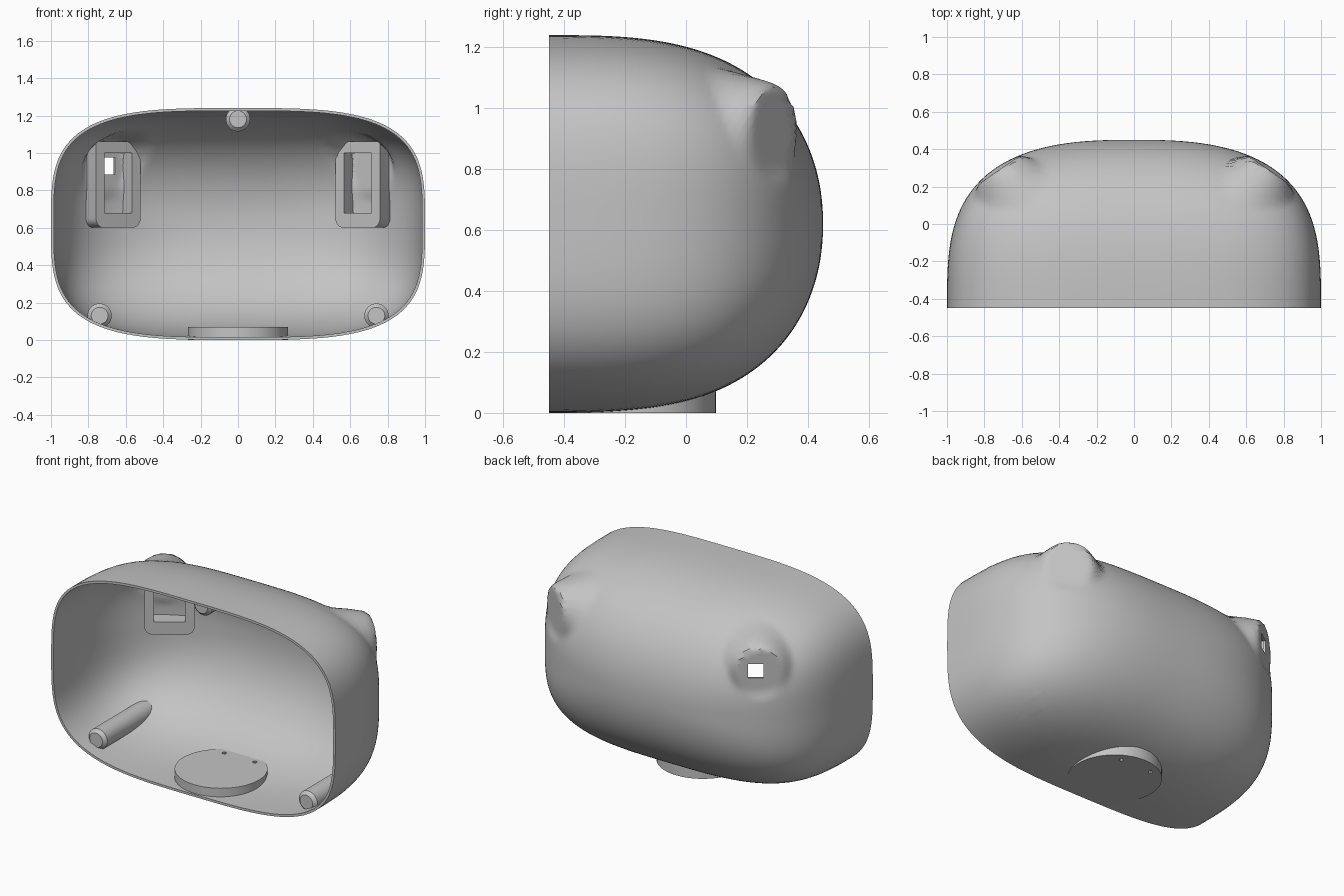
import bpy, bmesh, math
from mathutils import Vector, Matrix

old = bpy.data.objects.get("Cube")
if old:
    bpy.data.objects.remove(old, do_unlink=True)

grey = bpy.data.materials.new("light_grey")
grey.use_nodes = True
grey.diffuse_color = (0.55, 0.55, 0.55, 1)
grey.node_tree.nodes["Principled BSDF"].inputs["Base Color"].default_value = (0.55, 0.55, 0.55, 1)

TILT = 0.607                      # how far the side mounts turn outward
MID_Z, FRONT, DEPTH = 0.62, -0.45, 0.9
EAR = Vector((0.72, 0.29, 0.94))  # centre of the flat side disc


def make(name, bm):
    mesh = bpy.data.meshes.new(name)
    bmesh.ops.recalc_face_normals(bm, faces=bm.faces)
    bm.to_mesh(mesh)
    bm.free()
    ob = bpy.data.objects.new(name, mesh)
    bpy.context.collection.objects.link(ob)
    mesh.materials.append(grey)
    return ob


def activate(ob):
    bpy.ops.object.select_all(action='DESELECT')
    ob.select_set(True)
    bpy.context.view_layer.objects.active = ob


def boolean(ob, other, mode='DIFFERENCE', keep=False):
    activate(ob)
    mod = ob.modifiers.new("bool", 'BOOLEAN')
    mod.operation, mod.solver, mod.object = mode, 'EXACT', other
    bpy.ops.object.modifier_apply(modifier=mod.name)
    if not keep:
        bpy.data.objects.remove(other, do_unlink=True)


def smooth(ob, angle=30):
    activate(ob)
    bpy.ops.object.shade_smooth_by_angle(angle=math.radians(angle))


def cylinder(name, start, axis, length, r, sides=40, chamfer=0):
    bm = bmesh.new()
    bmesh.ops.create_cone(bm, cap_ends=True, segments=sides, radius1=r, radius2=r, depth=length)
    if chamfer:
        edges = [e for e in bm.edges if all(v.co.z < 0 for v in e.verts)]
        bmesh.ops.bevel(bm, geom=edges, offset=chamfer, segments=1, affect='EDGES')
    axis = Vector(axis)
    turn = axis.to_track_quat('Z', 'Y').to_matrix().to_4x4()
    bm.transform(Matrix.Translation(Vector(start) + axis.normalized() * length / 2) @ turn)
    return make(name, bm)


def block(name, centre, size, angle, rounded=0):
    bm = bmesh.new()
    bmesh.ops.create_cube(bm, size=1)
    bm.transform(Matrix.Diagonal((*size, 1)))
    if rounded:
        low = [e for e in bm.edges if all(v.co.z < 0 for v in e.verts)
               and abs(e.verts[0].co.y - e.verts[1].co.y) > 0.01]
        bmesh.ops.bevel(bm, geom=low, offset=rounded, segments=6, profile=0.5, affect='EDGES')
    bm.transform(Matrix.Translation(centre) @ Matrix.Rotation(angle, 4, 'Z'))
    return make(name, bm)


def outward(s):
    return Vector((s * math.sin(TILT), math.cos(TILT), 0))


def flatten_ears(p, inset):
    # pull the skin onto a flat round pad on each upper rear corner
    for s in (-1, 1):
        n = outward(s)
        c = Vector((s * EAR.x, EAR.y, EAR.z)) - n * inset
        d = (p - c).dot(n)
        r = (p - c - n * d).length
        if p.y > 0 and p.x * s > 0 and r < 0.2:
            w = min(1, (0.2 - r) / 0.075)
            p = p - n * d * w * w * (3 - 2 * w)
    return p


def hull(name, inset=0, closed=True, around=144, rings=60):
    bm = bmesh.new()
    loops = []
    for i in range(rings):
        phi = math.pi / 2 * i / rings
        t = math.sin(phi) ** 0.64
        hx = (1 - t ** 3.2) ** (1 / 2.7) * (1 - inset)
        hz = (1 - t ** 3) ** (1 / 2.1) * (MID_Z - inset)
        n = 3.5 - t ** 6
        loop = []
        for k in range(around):
            a = 2 * math.pi * k / around
            c, s = math.cos(a), math.sin(a)
            r = (abs(c) ** n + abs(s) ** n) ** (-1 / n)
            p = Vector((hx * r * c, FRONT + (DEPTH - inset) * t, MID_Z + hz * r * s))
            loop.append(bm.verts.new(flatten_ears(p, inset)))
        loops.append(loop)
    for a, b in zip(loops, loops[1:]):
        for k in range(around):
            j = (k + 1) % around
            bm.faces.new((a[k], a[j], b[j], b[k]))
    tip = bm.verts.new((0, FRONT + DEPTH - inset, MID_Z))
    for k in range(around):
        bm.faces.new((loops[-1][k], loops[-1][(k + 1) % around], tip))
    cap = bm.faces.new(loops[0])
    bmesh.ops.recalc_face_normals(bm, faces=bm.faces)
    if not closed:
        bmesh.ops.delete(bm, geom=[cap], context='FACES_ONLY')
    return make(name, bm)


# thin open-fronted shell
shell = hull("shell", closed=False)
activate(shell)
solid = shell.modifiers.new("wall", 'SOLIDIFY')
solid.thickness, solid.offset = 0.015, -1
bpy.ops.object.modifier_apply(modifier=solid.name)
limit = hull("inner_limit", inset=0.008)

# neck ring with six screw holes
CENTRE_Y = -0.17
ring = cylinder("neck_ring", (0, CENTRE_Y, 0), (0, 0, 1), 0.07, 0.268, 64)
for part in (ring, shell):
    boolean(part, cylinder("cut", (0, CENTRE_Y, -0.1), (0, 0, 1), 0.3, 0.16, 64))
for k in range(6):
    a = k * math.pi / 3
    spot = (0.215 * math.cos(a), CENTRE_Y + 0.215 * math.sin(a), -0.1)
    for part in (ring, shell):
        boolean(part, cylinder("cut", spot, (0, 0, 1), 0.3, 0.013, 10))
smooth(ring)

# screw posts, counterbored from the back
for label, x, z in (("top", 0, 1.18), ("left", 0.74, 0.13), ("right", -0.74, 0.13)):
    post = cylinder(label + "_screw_post", (x, -0.37, z), (0, 1, 0), 0.7, 0.065, 40, 0.02)
    boolean(post, limit, 'INTERSECT', keep=True)
    for part in (post, shell):
        boolean(part, cylinder("cut", (x, -0.25, z), (0, 1, 0), 1, 0.04, 24))
    boolean(post, cylinder("cut", (x, -0.5, z), (0, 1, 0), 0.4, 0.015, 12))
    smooth(post)

# framed mounts behind the side discs
for label, s in (("left", 1), ("right", -1)):
    n = outward(s)
    side = Vector((n.y, -n.x, 0))
    plate = Vector((s * 0.64, 0.225, 0.83))
    mount = block(label + "_mount", plate + n * 0.11, (0.29, 0.22, 0.46), -s * TILT, 0.05)
    boolean(mount, limit, 'INTERSECT', keep=True)
    boolean(mount, block("cut", plate + Vector((0, 0, 0.01)), (0.18, 0.8, 0.32), -s * TILT))
    for dx in (-0.05, 0.05):
        for dz in (-0.185, 0.195):
            spot = plate + side * dx + Vector((0, 0, dz)) - n * 0.02
            boolean(mount, cylinder("cut", spot, n, 0.05, 0.008, 8))
    smooth(mount)

# square opening through the right disc
n = outward(-1)
spot = Vector((-EAR.x + 0.02, EAR.y + 0.01, EAR.z - 0.01))
boolean(shell, block("cut", spot, (0.09, 0.12, 0.09), TILT))

bpy.data.objects.remove(limit, do_unlink=True)
smooth(shell, 35)
